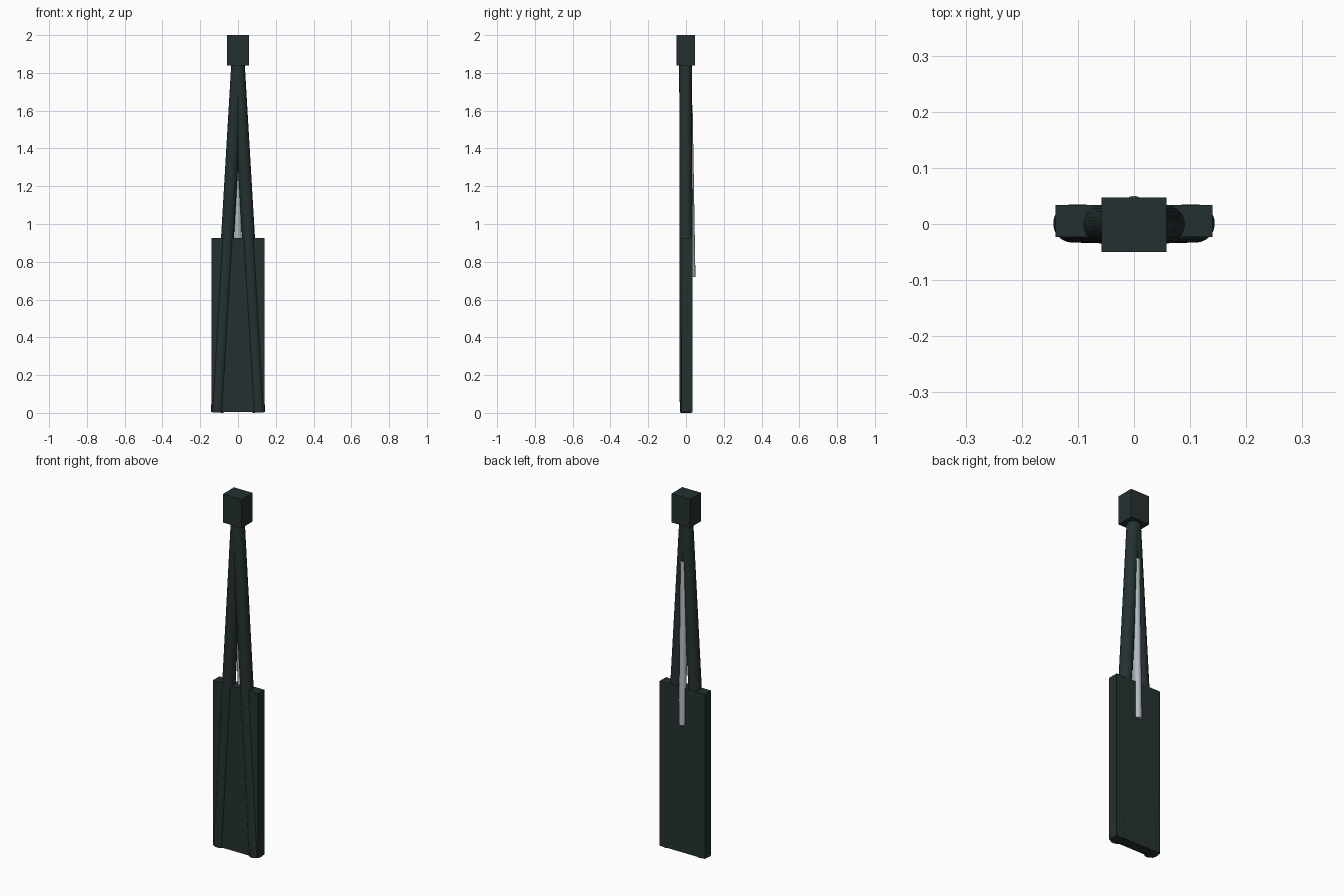
import bpy
from mathutils import Vector

old = bpy.data.objects.get("Cube")
if old:
    bpy.data.objects.remove(old, do_unlink=True)


def material(name, rgb):
    mat = bpy.data.materials.new(name)
    mat.use_nodes = True
    colour = (*rgb, 1)
    mat.diffuse_color = colour
    mat.node_tree.nodes["Principled BSDF"].inputs["Base Color"].default_value = colour
    return mat


dark = material("dark green grey", (0.018, 0.03, 0.03))
silver = material("silver grey", (0.46, 0.5, 0.54))


def box(name, low, high, mat):
    low, high = Vector(low), Vector(high)
    bpy.ops.mesh.primitive_cube_add(size=1, location=(low + high) / 2)
    ob = bpy.context.object
    ob.name = name
    ob.scale = high - low
    bpy.ops.object.transform_apply(location=False, rotation=False, scale=True)
    ob.data.materials.append(mat)


def rod(name, start, end, radius, mat):
    start, end = Vector(start), Vector(end)
    axis = end - start
    bpy.ops.mesh.primitive_cylinder_add(
        vertices=32, radius=radius, depth=axis.length, location=(start + end) / 2)
    ob = bpy.context.object
    ob.name = name
    ob.rotation_mode = 'QUATERNION'
    ob.rotation_quaternion = Vector((0, 0, 1)).rotation_difference(axis)
    ob.data.materials.append(mat)
    bpy.ops.object.shade_smooth_by_angle()


# Flat lower panel and block on top
box("panel", (-0.14, -0.023, 0.004), (0.14, 0.034, 0.925), dark)
box("top_block", (-0.058, -0.05, 1.84), (0.058, 0.047, 2), dark)

# Two leaning poles that meet under the block
for side, sign in (("left", 1), ("right", -1)):
    rod(side + "_pole", (sign * 0.11, 0.001, 0.002), (sign * 0.001, -0.002, 1.86), 0.034, dark)

# Thin metal rod behind the poles
rod("back_rod", (0, 0.031, 0.72), (0, 0.016, 1.63), 0.019, silver)
